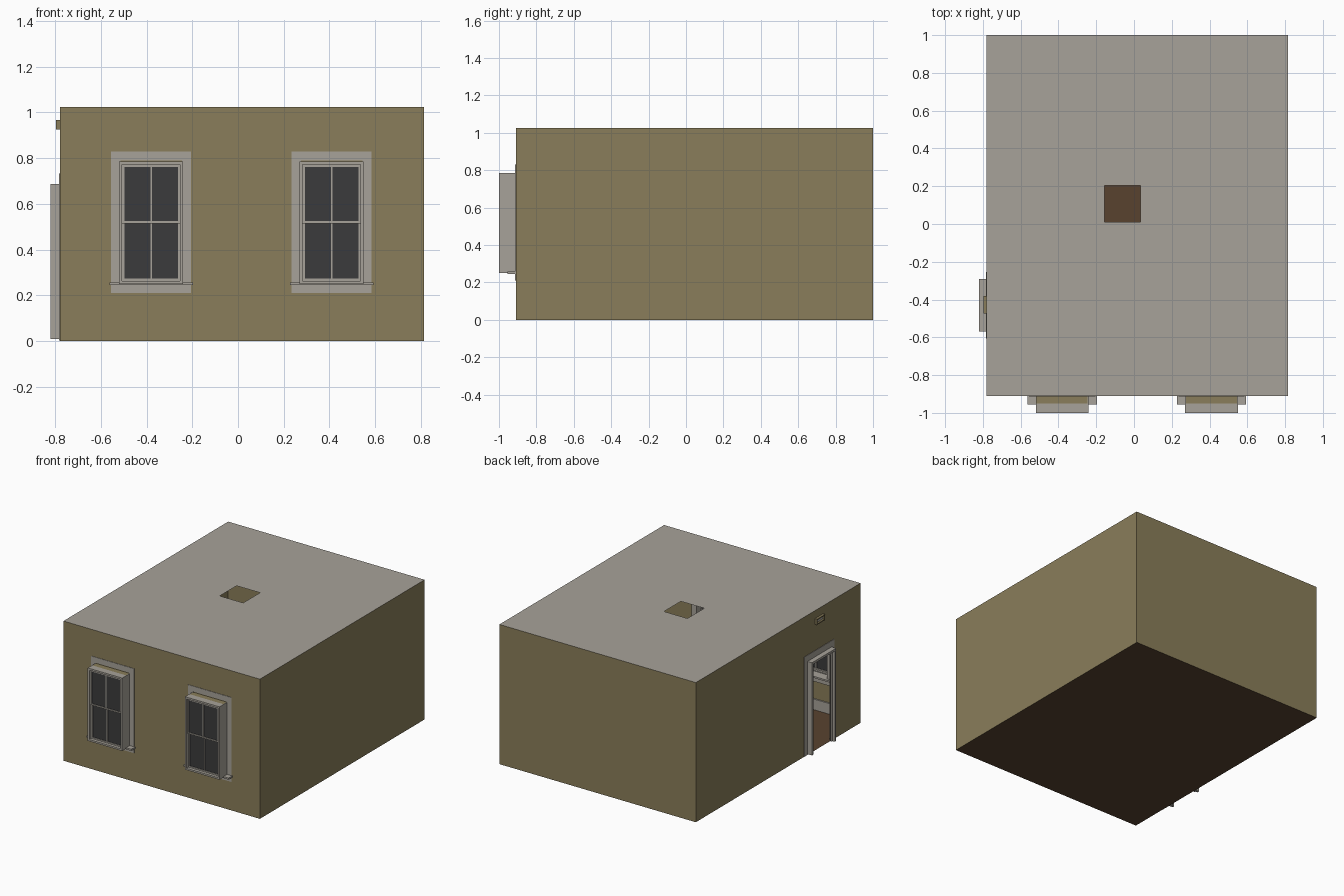
import bpy, bmesh
from mathutils import Vector

cube = bpy.data.objects.get("Cube")
if cube:
    bpy.data.objects.remove(cube, do_unlink=True)


def material(name, rgb):
    m = bpy.data.materials.new(name)
    m.use_nodes = True
    m.diffuse_color = (*rgb, 1)
    bsdf = m.node_tree.nodes["Principled BSDF"]
    bsdf.inputs["Base Color"].default_value = (*rgb, 1)
    bsdf.inputs["Roughness"].default_value = 0.8
    return m


OLIVE = material("olive plaster", (0.255, 0.208, 0.103))
TRIM = material("warm grey paint", (0.39, 0.365, 0.32))
FLOOR = material("brown floor", (0.098, 0.055, 0.028))
GLASS = material("dark glass", (0.044, 0.044, 0.045))

# Room extents
X0, X1, Y0, Y1, TOP = -0.78, 0.815, -0.91, 1.0, 1.025


def finish(name, bm, mat):
    mesh = bpy.data.meshes.new(name)
    bm.to_mesh(mesh)
    bm.free()
    mesh.materials.append(mat)
    ob = bpy.data.objects.new(name, mesh)
    bpy.context.collection.objects.link(ob)
    return ob


def boxes(name, mat, *bounds):
    """One object made of boxes given as (x0, x1, y0, y1, z0, z1)."""
    bm = bmesh.new()
    for b in bounds:
        verts = bmesh.ops.create_cube(bm, size=1)["verts"]
        for v in verts:
            v.co = Vector([b[2 * i] + (v.co[i] + 0.5) * (b[2 * i + 1] - b[2 * i])
                           for i in range(3)])
    return finish(name, bm, mat)


def panel(name, mat, axis, level, u, v, holes=(), outward=1):
    """Flat sheet across one axis, with rectangular holes (u0, u1, v0, v1)."""
    us = sorted({*u, *(e for h in holes for e in h[:2])})
    vs = sorted({*v, *(e for h in holes for e in h[2:])})
    bm = bmesh.new()

    def point(a, b):
        co = [a, b]
        co.insert(axis, level)
        return bm.verts.new(co)

    grid = [[point(a, b) for b in vs] for a in us]
    for i in range(len(us) - 1):
        for j in range(len(vs) - 1):
            cu, cv = (us[i] + us[i + 1]) / 2, (vs[j] + vs[j + 1]) / 2
            if any(h[0] < cu < h[1] and h[2] < cv < h[3] for h in holes):
                continue
            f = bm.faces.new((grid[i][j], grid[i + 1][j],
                              grid[i + 1][j + 1], grid[i][j + 1]))
            f.normal_update()
            if f.normal[axis] * outward < 0:
                f.normal_flip()
    return finish(name, bm, mat)


# Shell of the room
WINDOWS = {"right": -0.38, "left": 0.41}
HALF, SILL, HEAD = 0.14, 0.25, 0.785
D0, D1, DTOP = -0.57, -0.29, 0.688
panel("front_wall", OLIVE, 1, Y0, (X0, X1), (0, TOP),
      [(c - HALF, c + HALF, SILL, HEAD) for c in WINDOWS.values()], -1)
panel("back_wall", OLIVE, 1, Y1, (X0, X1), (0, TOP))
panel("left_wall", OLIVE, 0, X1, (Y0, Y1), (0, TOP))
panel("right_wall", OLIVE, 0, X0, (Y0, Y1), (0, TOP), [(D0, D1, 0, DTOP)], -1)
panel("ceiling", TRIM, 2, TOP, (X0, X1), (Y0, Y1), [(-0.155, 0.035, 0.01, 0.205)])
panel("floor", FLOOR, 2, 0, (X0, X1), (Y0, Y1), outward=-1)

# Baseboards inside the room
H, T = 0.08, 0.012
boxes("baseboards", TRIM,
      (X0 + T, X1 - T, Y0 + 0.002, Y0 + T, 0.002, H),
      (X0 + T, X1 - T, Y1 - T, Y1 - 0.002, 0.002, H),
      (X1 - T, X1 - 0.002, Y0 + T, Y1 - T, 0.002, H),
      (X0 + 0.002, X0 + T, Y0 + T, D0 - 0.04, 0.002, H),
      (X0 + 0.002, X0 + T, D1 + 0.04, Y1 - T, 0.002, H))


def border(a, b, c, d, w):
    """Four strips (u0, u1, v0, v1) inside a rectangle."""
    return [(a, a + w, c, d), (b - w, b, c, d),
            (a + w, b - w, c, c + w), (a + w, b - w, d - w, d)]


def upright(strips, y0, y1):
    return [(a, b, y0, y1, c, d) for a, b, c, d in strips]


# Bay windows with two sliding sashes
for side, c in WINDOWS.items():
    n = side + "_window_"
    a, b = c - HALF, c + HALF
    boxes(n + "casing", TRIM, *upright(
        border(a - 0.035, b + 0.035, 0.21, 0.83, 0.04), Y0 - 0.003, Y0 + 0.012))
    boxes(n + "side_reveals", TRIM,
          (a, a + 0.005, -0.95, Y0, SILL, HEAD),
          (b - 0.005, b, -0.95, Y0, SILL, HEAD))
    boxes(n + "top_reveal", OLIVE, (a + 0.005, b - 0.005, -0.95, Y0, HEAD - 0.005, HEAD))
    boxes(n + "sill", TRIM,
          (a - 0.043, b + 0.043, -0.955, Y0 + 0.03, SILL - 0.005, SILL + 0.007))
    boxes(n + "frame", TRIM, *upright(border(a, b, SILL, HEAD, 0.013), -1, -0.95))
    mid, ga, gb = 0.52, a + 0.013, b - 0.013
    for sash, z0, z1, y in (("upper", mid - 0.005, HEAD - 0.013, -0.985),
                            ("lower", SILL + 0.013, mid + 0.005, -0.972)):
        boxes(n + sash + "_sash", TRIM,
              *upright(border(ga, gb, z0, z1, 0.010), y - 0.006, y + 0.006),
              (c - 0.004, c + 0.004, y - 0.005, y + 0.005, z0, z1))
        boxes(n + sash + "_glass", GLASS,
              (ga + 0.008, gb - 0.008, y - 0.001, y + 0.001, z0 + 0.008, z1 - 0.008))

# Doorway: projecting frame and flat casing around it
W = 0.016
boxes("door_frame", TRIM,
      (-0.82, X0, D0, D0 + W, 0.008, DTOP),
      (-0.82, X0, D1 - W, D1, 0.008, DTOP),
      (-0.82, X0, D0 + W, D1 - W, DTOP - W, DTOP),
      (-0.803, -0.792, D0 + W, D0 + W + 0.01, 0.008, DTOP - W),
      (-0.803, -0.792, D1 - W - 0.01, D1 - W, 0.008, DTOP - W))
boxes("door_casing", TRIM,
      (X0 - 0.003, X0 + T, D0 - 0.035, D0, 0.002, DTOP + 0.045),
      (X0 - 0.003, X0 + T, D1, D1 + 0.035, 0.002, DTOP + 0.045),
      (X0 - 0.003, X0 + T, D0, D1, DTOP, DTOP + 0.045))

# Small hollow vent above the door
boxes("vent_box", OLIVE, *[(-0.797, X0, *s) for s in
                           border(-0.475, -0.38, 0.925, 0.967, 0.008)])
boxes("vent_back", TRIM, (X0 - 0.004, X0 - 0.001, -0.467, -0.388, 0.933, 0.959))
